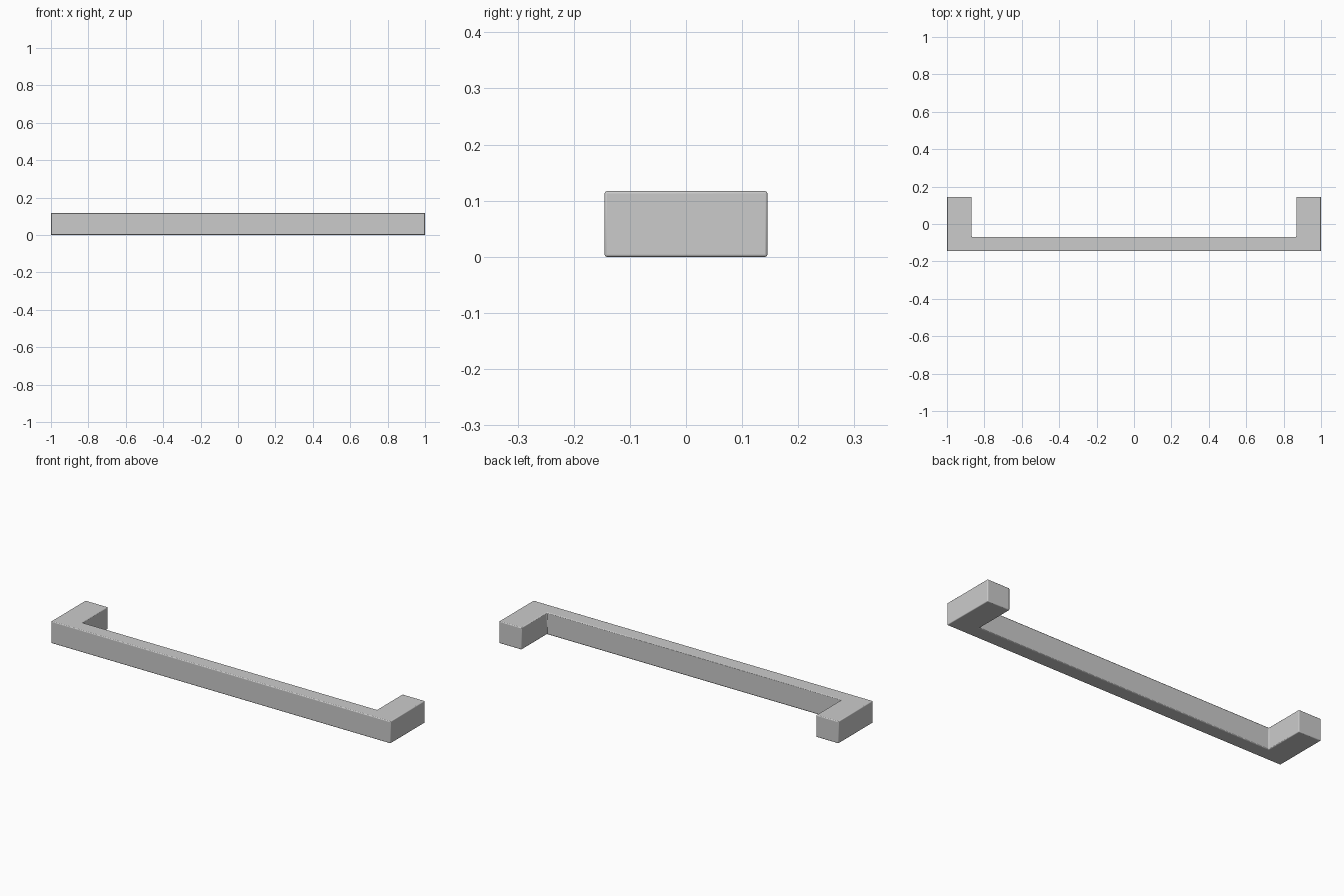
import bpy, bmesh

if "Cube" in bpy.data.objects:
    bpy.data.objects.remove(bpy.data.objects["Cube"])

HALF_LEN, HALF_DEPTH, HEIGHT = 1.0, 0.145, 0.117
LEG_W, BAR_D = 0.132, 0.075

# U-shaped outline: right half, mirrored for the left
right = [(HALF_LEN, -HALF_DEPTH), (HALF_LEN, HALF_DEPTH),
         (HALF_LEN - LEG_W, HALF_DEPTH), (HALF_LEN - LEG_W, -HALF_DEPTH + BAR_D)]
outline = right + [(-x, y) for x, y in reversed(right)]

# Handle: outline extruded upwards
bm = bmesh.new()
face = bm.faces.new([bm.verts.new((x, y, 0)) for x, y in outline])
ext = bmesh.ops.extrude_face_region(bm, geom=[face], use_keep_orig=True)
top = [v for v in ext["geom"] if isinstance(v, bmesh.types.BMVert)]
bmesh.ops.translate(bm, verts=top, vec=(0, 0, HEIGHT))
bmesh.ops.recalc_face_normals(bm, faces=bm.faces)
mesh = bpy.data.meshes.new("pull_handle")
bm.to_mesh(mesh)
bm.free()
handle = bpy.data.objects.new("pull_handle", mesh)
bpy.context.collection.objects.link(handle)

# Fine rounded edges
bevel = handle.modifiers.new("edge_rounding", "BEVEL")
bevel.width = 0.004
bevel.segments = 3
bevel.limit_method = "ANGLE"

bpy.context.view_layer.objects.active = handle
handle.select_set(True)
bpy.ops.object.shade_smooth_by_angle()
